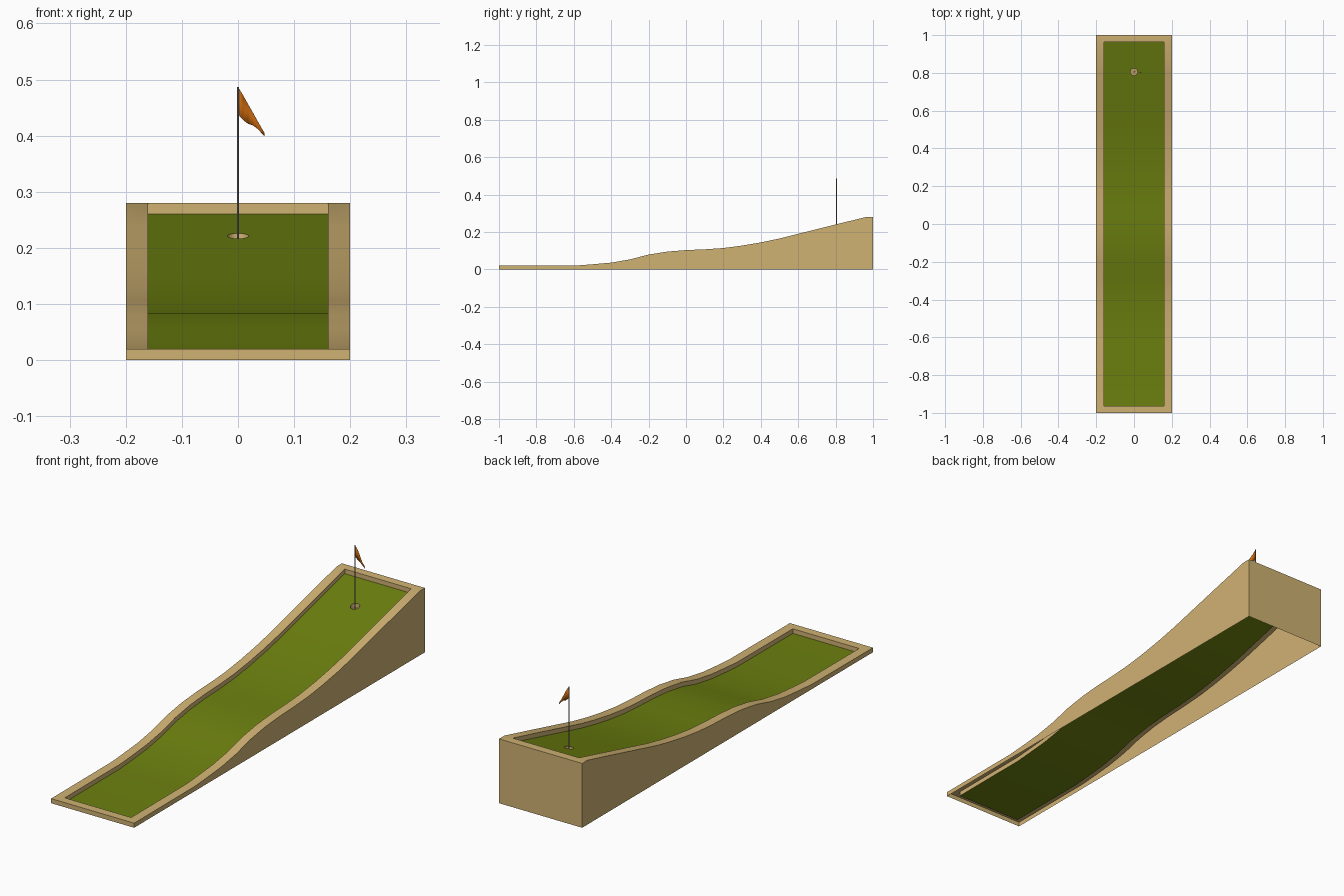
import bpy, bmesh, math

if "Cube" in bpy.data.objects:
    bpy.data.objects.remove(bpy.data.objects["Cube"])

# Height of the timber rim along the lane: (y, z)
PROFILE = [(-1, .02), (-.963, .02), (-.58, .021), (-.5, .027), (-.4, .036), (-.3, .053),
           (-.2, .079), (-.1, .095), (0, .103), (.1, .107), (.2, .114), (.3, .127),
           (.4, .144), (.5, .165), (.6, .19), (.7, .215), (.8, .24), (.963, .28), (1, .28)]
OUT_X, IN_X, IN_Y, DROP = .2, .16, .963, .02
HOLE_Y, HOLE_R, SEG = .805, .019, 20


def rim(y):
    for (y0, z0), (y1, z1) in zip(PROFILE, PROFILE[1:]):
        if y <= y1:
            return z0 + (z1 - z0) * (y - y0) / (y1 - y0)
    return PROFILE[-1][1]


def turf(y):
    return rim(y) - DROP


def material(name, srgb):
    m = bpy.data.materials.new(name)
    m.diffuse_color = [((c / 255 + .055) / 1.055) ** 2.4 for c in srgb] + [1]
    m.use_nodes = True
    m.node_tree.nodes["Principled BSDF"].inputs["Base Color"].default_value = m.diffuse_color
    return m


def finish(bm, name, mat, recalc=True, angle=30):
    bmesh.ops.remove_doubles(bm, verts=bm.verts[:], dist=1e-5)
    if recalc:
        bmesh.ops.recalc_face_normals(bm, faces=bm.faces[:])
    me = bpy.data.meshes.new(name)
    bm.to_mesh(me)
    bm.free()
    me.materials.append(mat)
    ob = bpy.data.objects.new(name, me)
    bpy.context.collection.objects.link(ob)
    bpy.ops.object.select_all(action='DESELECT')
    ob.select_set(True)
    bpy.context.view_layer.objects.active = ob
    bpy.ops.object.shade_smooth_by_angle(angle=math.radians(angle))
    return ob


def face(bm, *pts):
    return bm.faces.new([bm.verts.new(p) for p in pts])


wood = material("light_wood", (208, 178, 115))
green = material("turf_green", (108, 128, 15))
grey = material("pole_grey", (128, 128, 130))
orange = material("flag_orange", (204, 106, 14))

# Timber frame: hollow shell with outer walls, a flat rim and a short inner lip
bm = bmesh.new()
ys = [p[0] for p in PROFILE]
for y0, y1 in zip(ys, ys[1:]):
    a, b = rim(y0), rim(y1)
    for s in (-1, 1):
        o, i = s * OUT_X, s * IN_X
        face(bm, (o, y0, 0), (o, y1, 0), (o, y1, b), (o, y0, a))
        face(bm, (o, y0, a), (o, y1, b), (i, y1, b), (i, y0, a))
        if abs(y0 + y1) / 2 < IN_Y:
            face(bm, (i, y0, a), (i, y1, b), (i, y1, b - DROP), (i, y0, a - DROP))
for s in (-1, 1):
    z = rim(s)
    o, i = s, s * IN_Y
    face(bm, (-OUT_X, o, 0), (OUT_X, o, 0), (OUT_X, o, z), (IN_X, o, z), (-IN_X, o, z), (-OUT_X, o, z))
    face(bm, (-IN_X, o, z), (IN_X, o, z), (IN_X, i, z), (-IN_X, i, z))
    face(bm, (-IN_X, i, z), (IN_X, i, z), (IN_X, i, z - DROP), (-IN_X, i, z - DROP))
finish(bm, "timber_frame", wood)

# Turf sheet, with a round hole cut in the sloped end
bm = bmesh.new()
h0, h1 = HOLE_Y - .035, HOLE_Y + .035
ys = sorted([y for y in ys if abs(y) <= IN_Y and not h0 < y < h1] + [h0, h1])
circle = [(HOLE_R * math.cos(2 * math.pi * k / SEG), HOLE_Y + HOLE_R * math.sin(2 * math.pi * k / SEG))
          for k in range(SEG)]
for y0, y1 in zip(ys, ys[1:]):
    a, b = turf(y0), turf(y1)
    corners = [(-IN_X, y0, a), (IN_X, y0, a), (IN_X, y1, b), (-IN_X, y1, b)]
    if y0 != h0:
        face(bm, *corners)
        continue
    edges = []
    for loop in (corners, [(x, y, turf(y)) for x, y in circle]):
        vs = [bm.verts.new(p) for p in loop]
        edges += [bm.edges.new((vs[k - 1], vs[k])) for k in range(len(vs))]
    bmesh.ops.triangle_fill(bm, edges=edges, use_beauty=True, normal=(0, 0, 1))
for f in bm.faces:
    f.normal_update()
    if f.normal.z < 0:
        f.normal_flip()
finish(bm, "turf", green, recalc=False)

# Cup lining the hole, facing inwards
bm = bmesh.new()
for k in range(SEG):
    (x0, y0), (x1, y1) = circle[k - 1], circle[k]
    a, b = turf(y0), turf(y1)
    face(bm, (x0, y0, a), (x1, y1, b), (x1, y1, b - DROP), (x0, y0, a - DROP))
face(bm, *[(x, y, turf(y) - DROP) for x, y in circle])
finish(bm, "hole_cup", wood, recalc=False)

# Flag pole
bm = bmesh.new()
base, top = turf(HOLE_Y) - DROP, .487
bmesh.ops.create_cone(bm, cap_ends=True, segments=10, radius1=.0022, radius2=.0022, depth=top - base)
bmesh.ops.translate(bm, verts=bm.verts[:], vec=(0, HOLE_Y, (top + base) / 2))
finish(bm, "flag_pole", grey)

# Drooping pennant: (x, upper z, lower z, y ripple)
bm = bmesh.new()
cloth = [(0, .487, .438, 0), (.009, .472, .428, .002), (.018, .456, .421, .002), (.027, .440, .418, -.001),
         (.036, .424, .411, -.002), (.047, .405, .399, 0)]
for (x0, t0, b0, r0), (x1, t1, b1, r1) in zip(cloth, cloth[1:]):
    face(bm, (x0, HOLE_Y + r0, b0), (x1, HOLE_Y + r1, b1), (x1, HOLE_Y + r1, t1), (x0, HOLE_Y + r0, t0))
flag = finish(bm, "flag", orange, recalc=False, angle=60)
solid = flag.modifiers.new("cloth_thickness", 'SOLIDIFY')
solid.thickness = .001
solid.offset = 0
